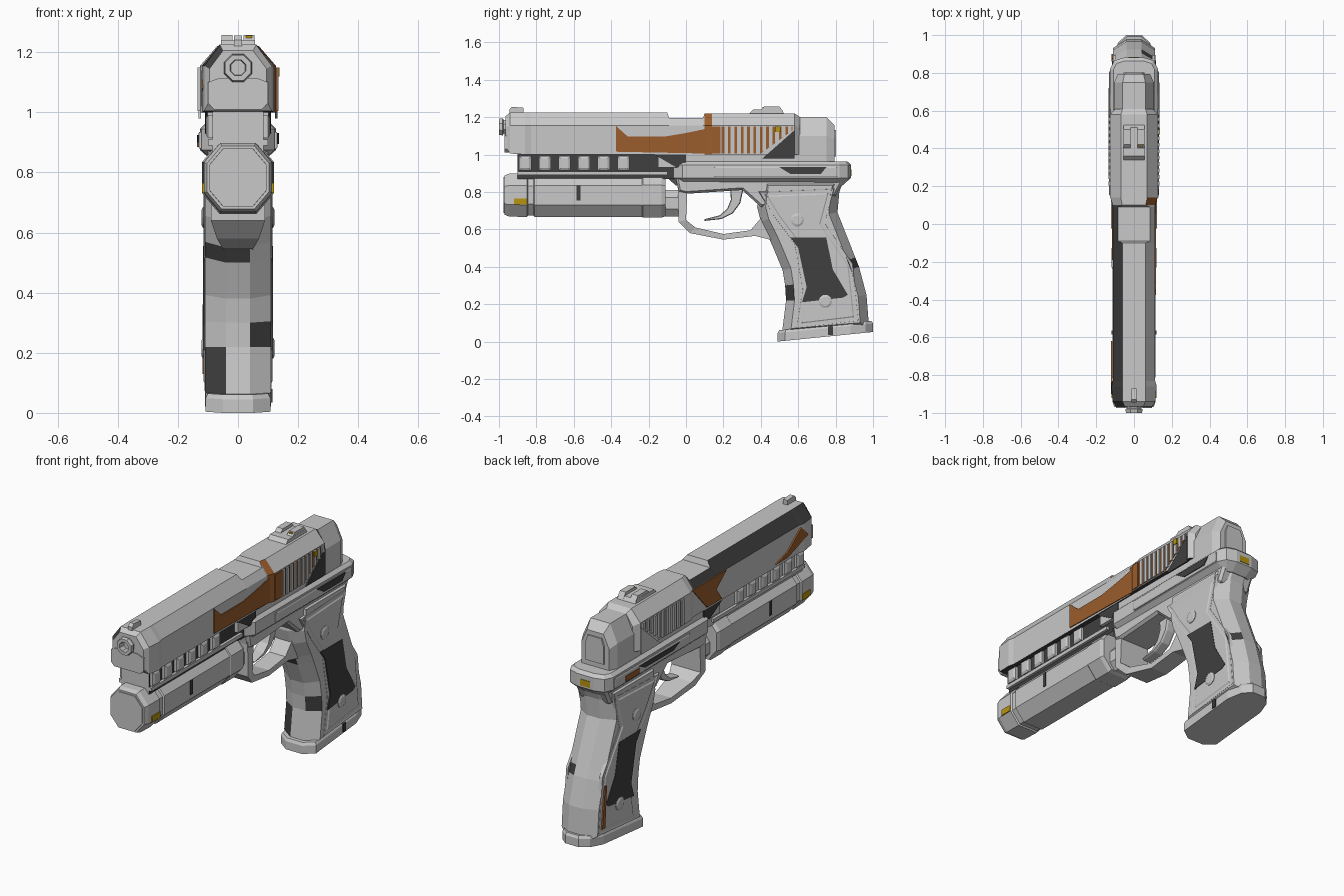
import bpy, bmesh, math
from mathutils import Vector

if "Cube" in bpy.data.objects:
    bpy.data.objects.remove(bpy.data.objects["Cube"])


def material(name, rgb):
    m = bpy.data.materials.new(name)
    m.diffuse_color = (*rgb, 1)
    m.use_nodes = True
    m.node_tree.nodes["Principled BSDF"].inputs["Base Color"].default_value = m.diffuse_color
    return m


GRAY = material("light gray", (0.58, 0.58, 0.58))
DARK = material("charcoal", (0.05, 0.05, 0.05))
RUST = material("rust orange", (0.33, 0.11, 0.025))
GOLD = material("yellow", (0.48, 0.30, 0.005))
MATS = [GRAY, DARK, RUST, GOLD]


def loft(name, rings, mat=0, rule=None):
    """Skin closed rings of 3D points, cap both ends; rule(centre, normal) picks a colour."""
    bm = bmesh.new()
    vs = [[bm.verts.new(p) for p in r] for r in rings]
    n = len(vs[0])
    for a, b in zip(vs, vs[1:]):
        for i in range(n):
            j = (i + 1) % n
            bm.faces.new((a[i], a[j], b[j], b[i]))
    bm.faces.new(vs[0])
    bm.faces.new(vs[-1])
    bmesh.ops.recalc_face_normals(bm, faces=bm.faces)
    bm.normal_update()
    for f in bm.faces:
        pick = rule(f.calc_center_median(), f.normal) if rule else None
        f.material_index = mat if pick is None else pick
    me = bpy.data.meshes.new(name)
    for m in MATS:
        me.materials.append(m)
    bm.to_mesh(me)
    bm.free()
    ob = bpy.data.objects.new(name, me)
    bpy.context.collection.objects.link(ob)
    return ob


def inset(prof, d):
    """Mitred inward offset of a 2D outline."""
    pts = [Vector(p) for p in prof]
    n = len(pts)
    area = sum(pts[i - 1].x * pts[i].y - pts[i].x * pts[i - 1].y for i in range(n))
    s = 1 if area > 0 else -1
    out = []
    for i in range(n):
        a = (pts[i] - pts[i - 1]).normalized()
        b = (pts[(i + 1) % n] - pts[i]).normalized()
        na, nb = Vector((-a.y, a.x)) * s, Vector((-b.y, b.x)) * s
        out.append(pts[i] + (na + nb) * (d / max(0.3, 1 + na.dot(nb))))
    return out


def side(name, prof, layers, mat=0, rule=None):
    """Stack (y, z) outlines along x; layers are (x, inset)."""
    return loft(name, [[(x, p[0], p[1]) for p in inset(prof, d)] for x, d in layers], mat, rule)


def plate(name, prof, x, mat, t=0.004):
    s = 1 if x > 0 else -1
    return side(name, prof, [(x - s * 0.004, 0), (x + s * t, 0)], mat)


def rect(y0, y1, z0, z1):
    return [(y0, z0), (y1, z0), (y1, z1), (y0, z1)]


def box(name, x, y0, y1, z0, z1, hw, mat=0, rule=None):
    return side(name, rect(y0, y1, z0, z1), [(x - hw, 0), (x + hw, 0)], mat, rule)


def slide_ring(y, w, t, zb, zm, zt):
    return [(-w, y, zb), (-w, y, zm), (-t, y, zt), (t, y, zt), (w, y, zm), (w, y, zb)]


def octagon(y, s, zc=0.783):
    q = [(.06, .117), (.115, .052), (.115, -.052), (.06, -.117)]
    return [(x * s, y, zc + z * s) for x, z in q] + [(-x * s, y, zc + z * s) for x, z in q[::-1]]


# Slide: narrow front, ejection notch, wider rear; left bevel painted dark
def slide_colour(c, n):
    if n.x < -.4 and n.z > .3 and c.y < .11:
        return 1
    if c.x > .06 and .1 < c.y < .15:
        return 2
    return 1 if n.z < -.9 else None


loft("slide", [
    slide_ring(-.965, .095, .05, 1.04, 1.145, 1.205),
    slide_ring(-.94, .112, .06, 1.005, 1.155, 1.225),
    slide_ring(-.86, .12, .062, 1.0, 1.155, 1.225),
    slide_ring(-.83, .112, .062, 1.0, 1.155, 1.225),
    slide_ring(-.10, .112, .062, 1.0, 1.155, 1.225),
    slide_ring(-.09, .112, .085, 1.0, 1.155, 1.195),
    slide_ring(.09, .112, .085, 1.0, 1.155, 1.195),
    slide_ring(.10, .112, .062, 1.0, 1.155, 1.22),
    slide_ring(.14, .126, .07, 1.0, 1.155, 1.22),
    slide_ring(.58, .126, .07, 1.0, 1.155, 1.22),
    slide_ring(.61, .10, .06, 1.0, 1.14, 1.20)], rule=slide_colour)
loft("nose_plate", [[(x * k, y, z) for x, z in
     [(-.10, 1.10), (-.10, 1.03), (-.08, 1.01), (.08, 1.01), (.10, 1.03), (.10, 1.10),
      (.06, 1.115), (-.06, 1.115)]] for y, k in [(-.93, 1), (-.97, 1)]])

# Slide rear: grip serrations that stop at the slanted cut
for s, tag in ((1, "right"), (-1, "left")):
    for i in range(11):
        y = .205 + i * .034
        zb = max(1.005, 1.01 + (y - .4) * .72)
        box(f"serration_{tag}_{i}", s * .127, y, y + .02, zb, 1.15, .007)
plate("serration_backing", [(.19, 1.005), (.4, 1.005), (.57, 1.13), (.57, 1.15), (.19, 1.15)],
      .126, 2, .002)
plate("slide_cut_right", [(.41, .98), (.58, .98), (.58, 1.13)], .127, 1)
plate("slide_cut_left", [(.41, .98), (.58, .98), (.58, 1.13)], -.127, 0)
plate("slide_patch_right", [(-.375, 1.015), (.12, 1.005), (.12, 1.14), (0, 1.115), (-.12, 1.095),
                            (-.31, 1.095), (-.375, 1.153)], .113, 2)
plate("slide_patch_rear", rect(.14, .185, 1.005, 1.15), .127, 2)
plate("slide_patch_left", [(-.15, 1.01), (-.02, 1.01), (.11, 1.153), (-.19, 1.153), (-.1, 1.08)], -.113, 2)
plate("slide_patch_nose", [(-.9, 1.08), (-.72, 1.02), (-.62, 1.02), (-.72, 1.05), (-.84, 1.14)], -.117, 2)
plate("slide_gold_spot", rect(.475, .505, 1.12, 1.15), .134, 3)

# Barrel with a bored muzzle
loft("barrel", [[(r * math.cos(math.pi * (k + .5) / 4), y, 1.148 + r * math.sin(math.pi * (k + .5) / 4))
                 for k in range(8)] for y, r in
                [(-.9, .04), (-.975, .04), (-.98, .05), (-1, .046), (-1, .028), (-.965, .026)]],
     rule=lambda c, n: 3 if c.x > .012 and c.z > 1.16 and c.y < -.96 and n.x < -.2 else None)

# Sights
side("front_sight", [(-.945, 1.2), (-.87, 1.2), (-.87, 1.25), (-.93, 1.255), (-.945, 1.24)],
     [(-.013, 0), (.013, 0)])
side("rear_sight_base", [(.33, 1.21), (.53, 1.21), (.51, 1.24), (.36, 1.24)], [(-.056, 0), (.056, 0)])
for s in (-1, 1):
    side("rear_sight_post", [(.39, 1.23), (.52, 1.23), (.5, 1.257), (.42, 1.257)],
         [(s * .037 - .018, 0), (s * .037 - .01, 0), (s * .037 + .01, 0), (s * .037 + .018, 0)])
box("rear_sight_mark", .036, .41, .44, 1.23, 1.255, .01, 3)

# Rear block behind the slide, with a raised back panel
loft("rear_block", [slide_ring(y, w, t, .94, zm, zt) for y, w, t, zm, zt in
                    [(.56, .105, .06, 1.1, 1.2), (.75, .105, .06, 1.1, 1.2), (.795, .085, .05, 1.08, 1.155)]])
loft("rear_panel", [slide_ring(y, .06 * k, .045 * k, .99, 1.09, 1.13) for y, k in [(.78, 1), (.802, .92)]])

# Frame: upper rail, wide tail plate, trigger housing
box("upper_frame", 0, -.15, .72, .93, 1.01, .104,
    rule=lambda c, n: 1 if c.y < 0 and n.z < 0 else None)
half = [(.06, -.10), (.122, -.02), (.127, .82), (.105, .865), (.05, .882)]
outline = half + [(-x, y) for x, y in half[::-1]]
loft("frame_plate", [[(p.x, p.y, z) for p in inset(outline, d)]
                     for z, d in [(.835, .045), (.875, 0), (.945, 0), (.962, .018)]])
for s, tag in ((1, "right"), (-1, "left")):
    side(f"frame_inlay_{tag}", rect(.15, .81, .88, .935), [(s * .12, 0), (s * .129, 0), (s * .132, .006)])
    plate(f"dust_cover_slope_{tag}", [(-.17, 1.0), (0, 1.0), (0, .96), (-.05, .93)], s * .105, 1)
plate("frame_patch_right", [(.5, .932), (.75, .932), (.72, .895), (.56, .895)], .132, 1)
plate("frame_patch_left", [(.25, .925), (.6, .925), (.55, .9), (.3, .9)], -.132, 1)
plate("frame_rust_left", rect(.6, .72, .885, .915), -.132, 2)
box("tail_gold_mark", 0, .86, .885, .885, .92, .03, 3)
side("trigger_housing", [(-.06, .90), (-.04, .80), (0, .79), (.30, .81), (.4, .72), (.6, .72), (.8, .78),
                         (.85, .88)], [(-.1, .012), (-.085, 0), (.085, 0), (.1, .012)])

# Dust cover and accessory rail blocks
box("dust_cover", 0, -.9, -.05, .87, 1.01, .085, rule=lambda c, n: 1 if n.x > .5 else None)
for s in (-1, 1):
    for i in range(6):
        y = -.892 + i * .105
        side("rail_block", rect(y, y + .065, .915, .992),
             [(s * .08, 0), (s * .1, 0), (s * .107, .012)])
    box("rail_lip", s * .085, -.9, -.1, .89, .91, .015)

# Under-barrel light: octagonal tube with cap, groove and collar
loft("light_tube", [octagon(y, s) for y, s in
                    [(-.97, .9), (-.945, .98), (-.85, 1), (-.845, .94), (-.815, .94), (-.81, 1), (-.235, 1),
                     (-.23, 1.03), (-.13, 1.03), (-.11, .96)]])
loft("light_lens", [octagon(-.94, .85), octagon(-.975, .82)])
loft("light_connector", [octagon(-.13, .6, .74), octagon(0, .6, .74)])
for s in (1, -1):
    plate("light_gold_patch", rect(-.92, -.85, .732, .765), s * .115, 3)
    plate("light_slot", rect(-.585, -.565, .755, .835), s * .115, 1)

# Trigger guard: swept band, wider at the front
guard = [(-.045, .86, .01, .86, .09), (-.04, .64, 0, .65, .09), (.02, .58, .05, .61, .07),
         (.2, .545, .2, .575, .05), (.37, .565, .345, .595, .05), (.47, .54, .40, .66, .05)]
loft("trigger_guard", [[(-w, a, b), (w, a, b), (w, c, d), (-w, c, d)] for a, b, c, d, w in guard])
side("trigger", [(.31, .83), (.29, .74), (.25, .685), (.19, .655), (.10, .645), (.10, .655), (.18, .675),
                 (.22, .71), (.24, .76), (.235, .83)], [(-.03, .004), (-.02, 0), (.02, 0), (.03, .004)])


# Grip: octagonal section with a few painted bands
def grip_colour(c, n):
    if c.y < .62 and abs(n.x) < .98:
        if c.z < .2 and n.x < -.2 or .22 < c.z < .31 and n.x > .2:
            return 1
        if .495 < c.z < .56 and n.x < .2:
            return 1
    if c.y > .85 and .36 < c.z < .44 and n.x > .2:
        return 1


grip = [(.40, .88), (.38, .72), (.40, .64), (.445, .55), (.467, .50), (.517, .38), (.53, .30), (.535, .22),
        (.51, .02), (.98, .06), (.965, .25), (.925, .40), (.905, .45), (.81, .69), (.82, .80), (.85, .88)]
side("grip", grip, [(-.11, .045), (-.04, 0), (.04, 0), (.11, .045)], rule=grip_colour)
panel = [(.42, .785), (.77, .80), (.725, .63), (.875, .41), (.905, .125), (.61, .09), (.64, .28),
         (.595, .53), (.49, .67)]
patch = [(.56, .555), (.75, .555), (.785, .385), (.865, .25), (.84, .235), (.62, .21), (.645, .29), (.6, .5)]
for s, tag in ((1, "right"), (-1, "left")):
    side(f"grip_panel_{tag}", panel, [(s * .095, -.02), (s * .111, -.015), (s * .106, 0),
                                      (s * .114, .012)])
    plate(f"grip_patch_{tag}", patch, s * .114, 1, .002)
    for y, z in ((.595, .65), (.745, .215)):
        screw = [(y + .036 * math.cos(k * math.pi / 5), z + .036 * math.sin(k * math.pi / 5))
                 for k in range(10)]
        side(f"grip_screw_{tag}", screw, [(s * .1, 0), (s * .117, 0), (s * .122, .01)])
plate("grip_rust_stripe", [(.875, .13), (.9, .13), (.875, .36), (.86, .36)], -.114, 2)

# Magazine base: tilted chamfered foot
half = [(.05, .49), (.108, .53), (.11, .88), (.085, .96), (.04, 1.0)]
foot = half + [(-x, y) for x, y in half[::-1]]
loft("magazine_base", [[(p.x, p.y, z + (p.y - .49) * .1) for p in inset(foot, d)]
                       for z, d in [(0, 0), (.045, 0), (.06, .008)]])
plate("base_mark", rect(.76, .785, .035, .08), .11, 1)
